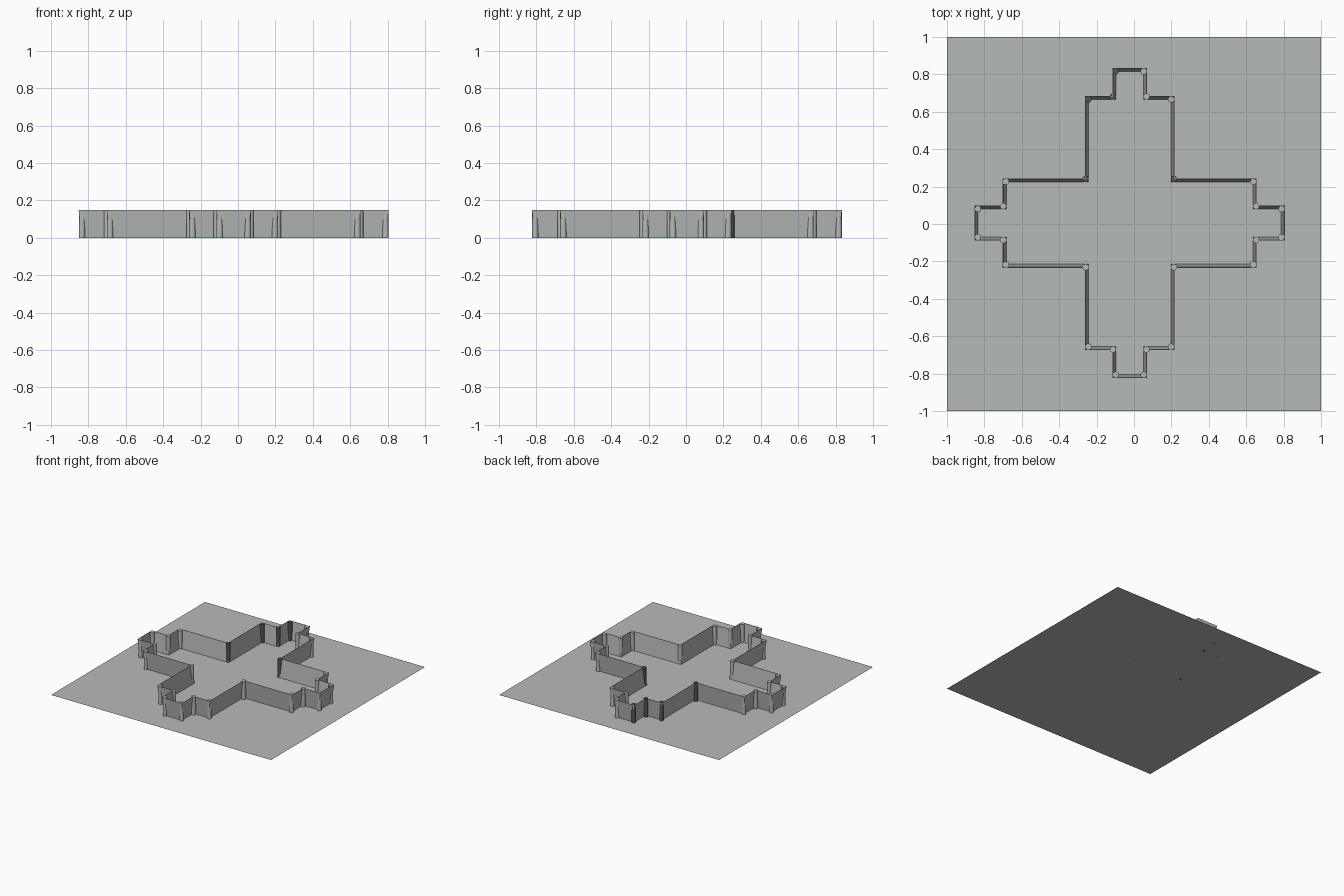
import bpy, bmesh
from mathutils import Matrix, Vector

if "Cube" in bpy.data.objects:
    bpy.data.objects.remove(bpy.data.objects["Cube"])

HEIGHT = 0.15
LEAN = 0.016      # how far the wall tops flare outward
SKIN = 0.003      # wall thickness
CENTRE = Vector((-0.023, 0.005))


def material(name, rgb):
    m = bpy.data.materials.new(name)
    m.diffuse_color = (*rgb, 1)
    m.use_nodes = True
    m.node_tree.nodes["Principled BSDF"].inputs["Base Color"].default_value = m.diffuse_color
    return m


grey = material("stone grey", (0.47, 0.495, 0.465))
dark = material("dark grey", (0.085, 0.09, 0.082))


def finish(name, bm, mat):
    mesh = bpy.data.meshes.new(name)
    bm.to_mesh(mesh)
    bm.free()
    mesh.materials.append(mat)
    ob = bpy.data.objects.new(name, mesh)
    bpy.context.collection.objects.link(ob)
    return ob


# flat ground slab surface
bm = bmesh.new()
bmesh.ops.create_grid(bm, x_segments=1, y_segments=1, size=1)
finish("ground_plate", bm, grey)

# one quarter of the stepped cross outline; every second corner is concave
quarter = [(0.81, 0.074), (0.66, 0.074), (0.66, 0.22), (0.22, 0.22),
           (0.22, 0.66), (0.074, 0.66), (0.074, 0.81)]
corners = []      # (base point, outward diagonal, is concave)
for q in range(4):
    rot = Matrix.Rotation(q * 1.5707963, 2)
    for i, p in enumerate(quarter):
        corners.append((rot @ Vector(p) + CENTRE, rot @ Vector((1, 1)), i % 2 == 1))

# thin wall ring leaning outward, mitred at the corners
bm = bmesh.new()
section = [(0, 0), (LEAN, HEIGHT), (LEAN + SKIN, HEIGHT), (SKIN, 0)]
rings = []
for base, out, _ in corners:
    rings.append([bm.verts.new((*(base + out * d), z)) for d, z in section])
for a, b in zip(rings, rings[1:] + rings[:1]):
    for k in range(4):
        n = (k + 1) % 4
        bm.faces.new((a[k], a[n], b[n], b[k]))
bmesh.ops.recalc_face_normals(bm, faces=bm.faces)
finish("perimeter_wall", bm, grey)

# upright round posts at every corner, five of them dark
for i, (base, out, concave) in enumerate(corners):
    pos = base + out * (LEAN if concave else 0.001)
    bm = bmesh.new()
    bmesh.ops.create_cone(bm, cap_ends=True, segments=16, radius1=0.017,
                          radius2=0.017, depth=HEIGHT,
                          matrix=Matrix.Translation((pos.x, pos.y, HEIGHT / 2)))
    ob = finish(f"corner_post_{i + 1}", bm, dark if i in (3, 7, 8, 9, 10) else grey)
    bpy.context.view_layer.objects.active = ob
    ob.select_set(True)
    bpy.ops.object.shade_smooth_by_angle(angle=0.6)
    ob.select_set(False)
